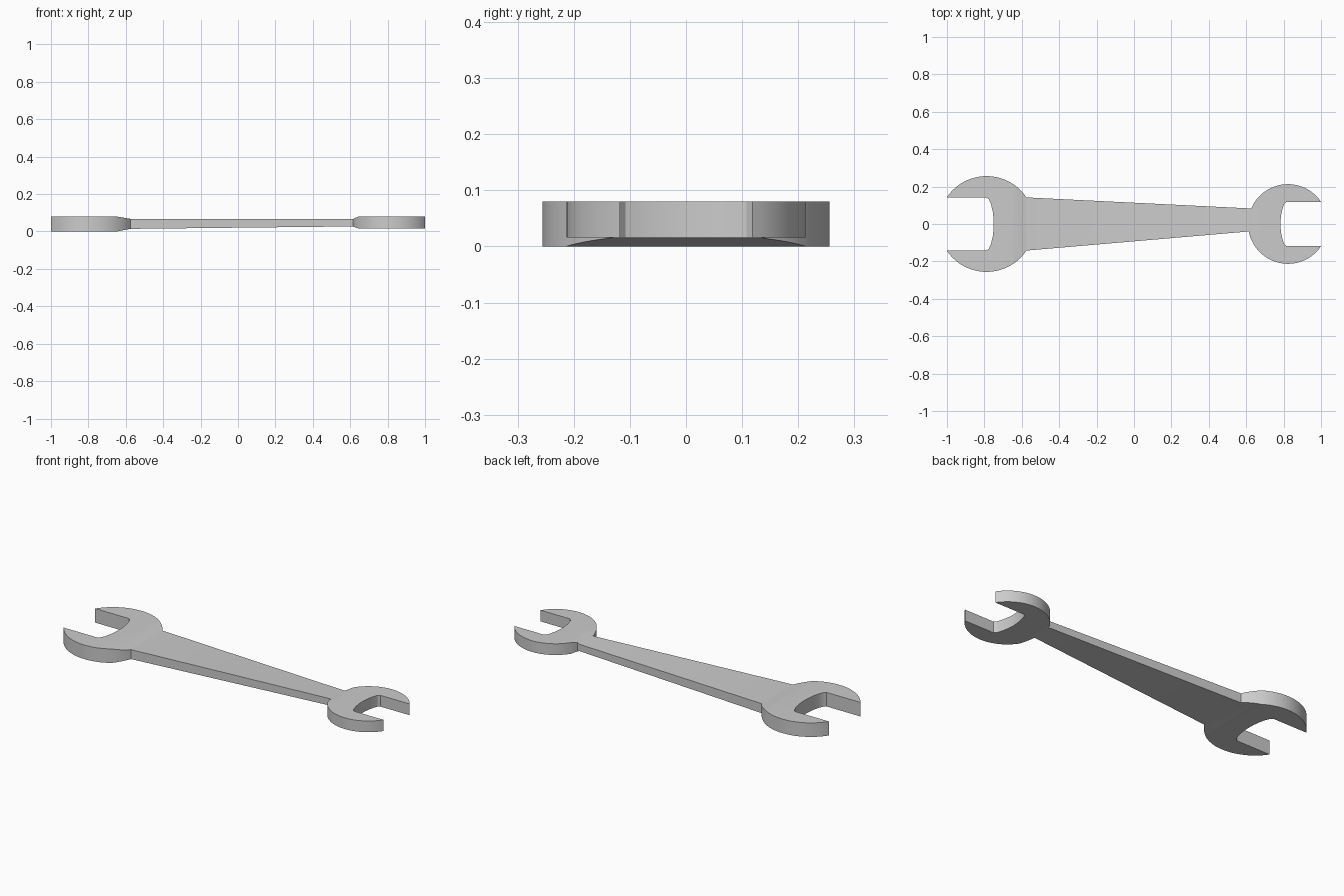
import bpy, bmesh, math

if "Cube" in bpy.data.objects:
    bpy.data.objects.remove(bpy.data.objects["Cube"])

def arc(cx, r, a0, a1, n):
    return [(cx + r * math.cos(a0 + (a1 - a0) * i / n), r * math.sin(a0 + (a1 - a0) * i / n))
            for i in range(n + 1)]

def jaw(half):
    # mirror the half profile of a jaw throat across the long axis
    return half + [(x, -y) for x, y in reversed(half[:-1])]

BIG_X, BIG_R, BIG_Y = -0.788, 0.256, 0.142
SML_X, SML_R, SML_Y = 0.823, 0.213, 0.118
big = math.asin(BIG_Y / BIG_R)
small = math.asin(SML_Y / SML_R)
neck_top = math.pi - math.asin(0.083 / SML_R)
neck_bottom = math.pi + math.asin(0.04 / SML_R)

# outline, clockwise: large head top, small head, large head bottom, throats
outline = arc(BIG_X, BIG_R, math.pi - big, big, 28)
outline += arc(SML_X, SML_R, neck_top, small, 26)
outline += jaw([(0.815, 0.118), (0.803, 0.108), (0.795, 0.085), (0.788, 0.055), (0.784, 0.025), (0.783, 0)])
outline += arc(SML_X, SML_R, -small, neck_bottom - 2 * math.pi, 26)
outline += arc(BIG_X, BIG_R, -big, big - math.pi, 28)
outline += reversed(jaw([(-0.788, 0.142), (-0.776, 0.132), (-0.764, 0.104), (-0.755, 0.066), (-0.751, 0.03), (-0.75, 0)]))

# thickness along the wrench: x, bottom z, top z
stations = [(-2, 0, 0.08), (-0.648, 0, 0.08), (-0.576, 0.014, 0.068),
            (0.612, 0.027, 0.066), (0.645, 0.016, 0.08), (2, 0.016, 0.08)]

def heights(x):
    for (x0, b0, t0), (x1, b1, t1) in zip(stations, stations[1:]):
        if x <= x1:
            f = (x - x0) / (x1 - x0)
            return b0 + (b1 - b0) * f, t0 + (t1 - t0) * f

bm = bmesh.new()
bm.faces.new([bm.verts.new((x, y, 0)) for x, y in outline])
for x, _, _ in stations[1:-1]:
    bmesh.ops.bisect_plane(bm, geom=bm.verts[:] + bm.edges[:] + bm.faces[:], dist=1e-5,
                           plane_co=(x, 0, 0), plane_no=(1, 0, 0))
lower = bm.verts[:]
ext = bmesh.ops.extrude_face_region(bm, geom=bm.faces[:], use_keep_orig=True)
upper = [g for g in ext["geom"] if isinstance(g, bmesh.types.BMVert)]
for v in lower:
    v.co.z = heights(v.co.x)[0]
for v in upper:
    v.co.z = heights(v.co.x)[1]
bmesh.ops.recalc_face_normals(bm, faces=bm.faces[:])

# double open-ended wrench body
mesh = bpy.data.meshes.new("wrench")
bm.to_mesh(mesh)
bm.free()
wrench = bpy.data.objects.new("wrench", mesh)
bpy.context.collection.objects.link(wrench)
bpy.context.view_layer.objects.active = wrench
wrench.select_set(True)
bpy.ops.object.shade_smooth_by_angle(angle=math.radians(30))
